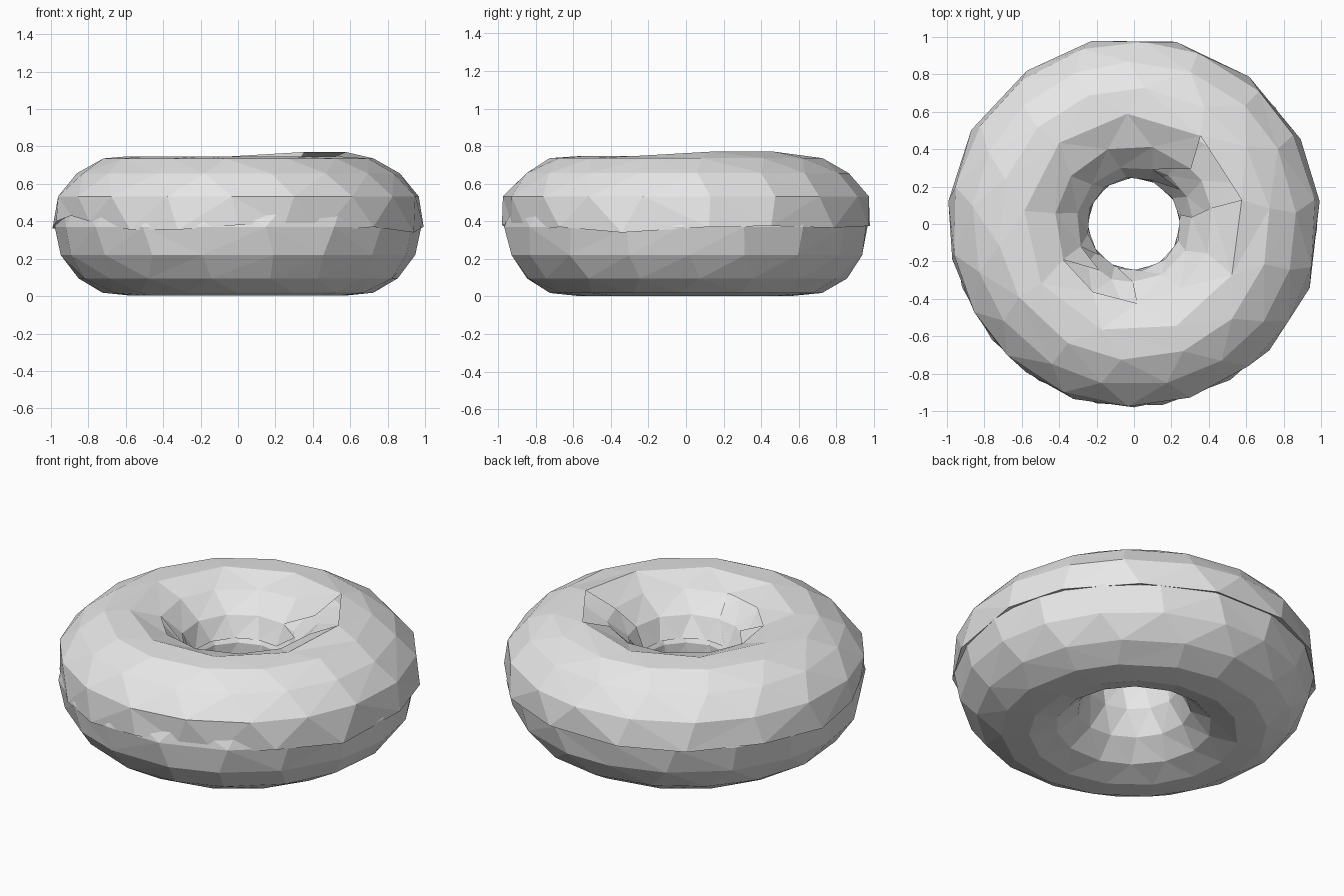
import bpy, bmesh, math, random

random.seed(4)
cube = bpy.data.objects.get("Cube")
if cube:
    bpy.data.objects.remove(cube, do_unlink=True)

TUBE_CENTRE, MID_Z = 0.61, 0.37

grey = bpy.data.materials.new("light_grey")
grey.use_nodes = True
grey.diffuse_color = (0.8, 0.8, 0.8, 1)
grey.node_tree.nodes["Principled BSDF"].inputs["Base Color"].default_value = (0.8, 0.8, 0.8, 1)


def ring(bm, tube_angle, tube_radius, count, phase=0.0, jitter=2.0):
    """One ring round the tube, as (azimuth, vertex) pairs."""
    a = math.radians(tube_angle)
    r = TUBE_CENTRE + tube_radius * math.cos(a)
    z = MID_Z + tube_radius * math.sin(a)
    result = []
    for i in range(count):
        az = phase + 360 * i / count + random.uniform(-jitter, jitter)
        t = math.radians(az)
        result.append((az, bm.verts.new((r * math.cos(t), r * math.sin(t), z))))
    return result


def stitch(bm, low, high, skip=None):
    """Triangulate between two rings that may have different counts."""
    def at(rg, k):
        return rg[k % len(rg)][0] + 360 * (k // len(rg)), rg[k % len(rg)][1]
    i = j = 0
    while i < len(low) or j < len(high):
        a, b = at(low, i), at(high, j)
        a2, b2 = at(low, i + 1), at(high, j + 1)
        if j >= len(high) or (i < len(low) and a2[0] <= b2[0]):
            tri, i = (a, a2, b), i + 1
        else:
            tri, j = (a, b2, b), j + 1
        middle = sum(p[0] for p in tri) / 3 % 360
        if not (skip and skip(middle)):
            bm.faces.new([p[1] for p in tri])


def finish(bm, name):
    bmesh.ops.delete(bm, geom=[v for v in bm.verts if not v.link_faces], context="VERTS")
    mesh = bpy.data.meshes.new(name)
    bm.to_mesh(mesh)
    bm.free()
    mesh.materials.append(grey)
    obj = bpy.data.objects.new(name, mesh)
    bpy.context.collection.objects.link(obj)


# Dough: faceted ring with fewer sides towards the hole
bm = bmesh.new()
rings = []
for k in range(15):
    angle = 24 * k
    radius = 0.36 if 0 < angle < 160 else 0.37
    spread = (TUBE_CENTRE + radius * math.cos(math.radians(angle))) / 0.98
    rings.append(ring(bm, angle, radius, round(18 * spread ** 0.3), phase=5 * (k % 2)))
for k in range(15):
    stitch(bm, rings[k], rings[(k + 1) % 15])
finish(bm, "dough")

# Icing: wavy outer edge given as azimuth, radius, height
edge = [(7, 1.01, .37), (27, 1.01, .375), (52, 1.01, .365), (77, 1.01, .375),
        (103, 1.015, .375), (125, 1.01, .37), (150, 1.015, .38), (173, 1.01, .36),
        (191, 1.0, .40), (203, .98, .43), (215, .98, .40), (234, .99, .355),
        (251, 1.0, .355), (270, .99, .38), (285, .97, .38), (298, .97, .345),
        (317, 1.0, .37), (340, 1.01, .34)]


def edge_ring(bm, scale, lift):
    pairs = []
    for az, r, z in edge:
        t = math.radians(az)
        pairs.append((az, bm.verts.new((scale * r * math.cos(t), scale * r * math.sin(t), z + lift))))
    return pairs


bm = bmesh.new()
lip = edge_ring(bm, 0.955, 0.012)
rim = edge_ring(bm, 0.99, 0)
shoulder = ring(bm, 24, 0.40, 18, 8)
upper = ring(bm, 48, 0.385, 17, 5)
top = ring(bm, 72, 0.385, 14, 8)
crest = ring(bm, 93, 0.378, 9, 13, 0.5)
slope = ring(bm, 120, 0.372, 11, 10)
throat = ring(bm, 144, 0.372, 11, 5)
end = ring(bm, 164, 0.373, 12, 10)

# Raised fold in the crest
for az, v in crest:
    v.co.z += 0.023 if 5 < az < 60 else 0

stitch(bm, lip, rim)
stitch(bm, rim, shoulder)
stitch(bm, shoulder, upper)
stitch(bm, upper, top)
stitch(bm, top, crest)


# Inner edge stops short in two places
def big_gap(az):
    return 14 < az < 52


def gaps(az):
    return big_gap(az) or 218 < az < 265


stitch(bm, crest, slope, big_gap)
stitch(bm, slope, throat, gaps)
stitch(bm, throat, end, gaps)
finish(bm, "icing")
